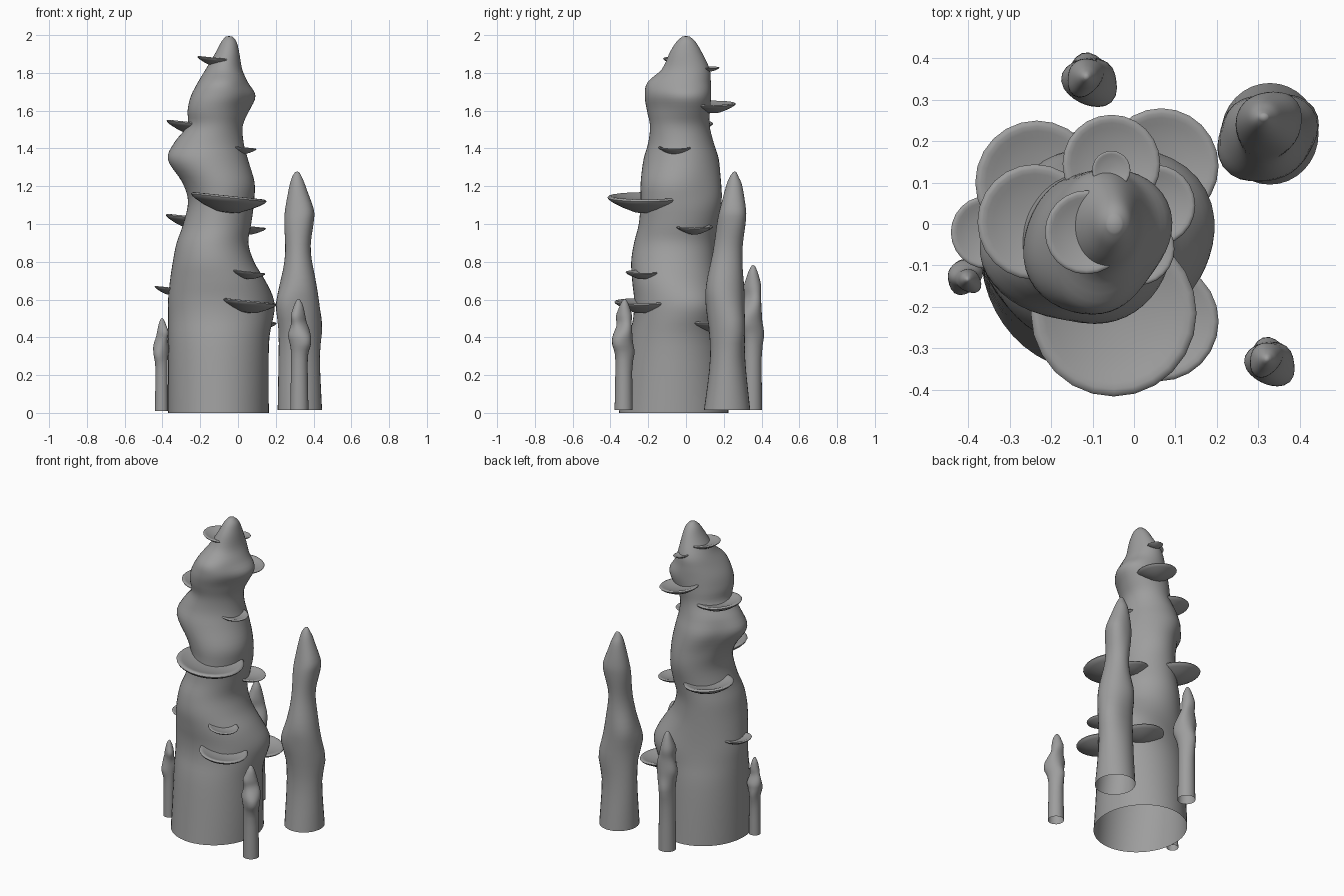
import bpy, bmesh
from math import sin, cos, pi, radians, exp

cube = bpy.data.objects.get("Cube")
if cube:
    bpy.data.objects.remove(cube, do_unlink=True)

stone = bpy.data.materials.new("grey stone")
stone.use_nodes = True
grey = (0.34, 0.34, 0.34, 1)
stone.diffuse_color = grey
stone.node_tree.nodes["Principled BSDF"].inputs["Base Color"].default_value = grey


def make_object(name, bm):
    """Turn a bmesh into a smooth shaded stone object."""
    bmesh.ops.recalc_face_normals(bm, faces=bm.faces)
    mesh = bpy.data.meshes.new(name)
    bm.to_mesh(mesh)
    bm.free()
    mesh.materials.append(stone)
    obj = bpy.data.objects.new(name, mesh)
    bpy.context.collection.objects.link(obj)
    bpy.ops.object.select_all(action="DESELECT")
    obj.select_set(True)
    bpy.context.view_layer.objects.active = obj
    bpy.ops.object.shade_smooth_by_angle(angle=radians(60))
    return obj


def bridge(bm, rings):
    """Join neighbouring rings of vertices with quads."""
    for low, high in zip(rings, rings[1:]):
        count = len(low)
        for i in range(count):
            j = (i + 1) % count
            bm.faces.new((low[i], low[j], high[j], high[i]))


def close_ring(bm, ring, point):
    """Close a ring with a fan of triangles."""
    tip = bm.verts.new(point)
    for i in range(len(ring)):
        bm.faces.new((ring[i], ring[(i + 1) % len(ring)], tip))


def smooth_rows(rows, steps):
    """Fill in rows along a smooth spline through the given ones."""
    result = []
    last = len(rows) - 1
    for i in range(last):
        before, start, end, after = (rows[min(max(k, 0), last)] for k in range(i - 1, i + 3))
        for s in range(steps):
            t = s / steps
            result.append([q + t * (r - p) / 2
                           + t * t * (p - 2.5 * q + 2 * r - n / 2)
                           + t ** 3 * (1.5 * (q - r) + (n - p) / 2)
                           for p, q, r, n in zip(before, start, end, after)])
    result.append(list(rows[last]))
    return result


def column(name, rows, sides, steps, bumps, reach):
    """Loft oval rings given as height, left, right, front, back; open below.

    Each bump is a direction in degrees, a height and a size; reach is its vertical spread.
    """
    bm = bmesh.new()
    rings = []
    for z, left, right, front, back in smooth_rows(rows, steps):
        ring = []
        for i in range(sides):
            a = 2 * pi * i / sides
            swell = sum(size * exp(-((z - height) / reach) ** 2)
                        * max(0, cos(a - radians(angle))) ** 4
                        for angle, height, size in bumps)
            ring.append(bm.verts.new(((left + right) / 2 + cos(a) * ((right - left) / 2 + swell),
                                      (front + back) / 2 + sin(a) * ((back - front) / 2 + swell),
                                      z)))
        rings.append(ring)
    bridge(bm, rings)
    z, left, right, front, back = rows[-1]
    close_ring(bm, rings[-1], ((left + right) / 2, (front + back) / 2, z + 0.003))
    return make_object(name, bm)


def shelf(name, x, y, z, radius):
    """Shallow saucer with a thick rounded rim, leaning slightly to one side."""
    profile = [(0.3, -0.34), (0.65, -0.2), (0.9, -0.07), (1, 0), (1.03, 0.05), (1, 0.09),
               (0.94, 0.1), (0.86, 0.08), (0.75, 0.04), (0.5, -0.02), (0.2, -0.06)]
    bm = bmesh.new()
    sides = 24
    rings = [[bm.verts.new((r * cos(2 * pi * i / sides), r * sin(2 * pi * i / sides), h))
              for i in range(sides)] for r, h in profile]
    bridge(bm, rings)
    close_ring(bm, rings[0], (0, 0, -0.37))
    close_ring(bm, rings[-1], (0, 0, -0.07))
    obj = make_object(name, bm)
    obj.location = (x, y, z)
    obj.scale = (radius, radius, radius)
    obj.rotation_euler.y = radians(6)
    return obj


# Main lumpy column
main_rows = [
    (0, -.37, .163, -.355, .225), (.35, -.37, .163, -.31, .2), (.5, -.37, .175, -.28, .18),
    (.6, -.37, .17, -.275, .17), (.7, -.36, .14, -.285, .165), (.8, -.345, .085, -.29, .16),
    (.9, -.325, .055, -.275, .16), (1, -.29, .07, -.25, .17), (1.12, -.265, .09, -.24, .19),
    (1.22, -.3, .095, -.24, .19), (1.34, -.385, .055, -.225, .18), (1.43, -.345, .03, -.2, .15),
    (1.52, -.265, .025, -.19, .125), (1.6, -.255, .055, -.205, .125), (1.68, -.24, .085, -.218, .13),
    (1.75, -.21, .05, -.205, .13), (1.82, -.17, .022, -.128, .125), (1.91, -.117, .006, -.085, .083),
    (1.965, -.088, -.008, -.05, .05), (1.992, -.065, -.03, -.02, .02)]
main_bumps = [(40, .58, .045), (142, 1.34, -.05), (35, 1.2, -.02), (35, 1.66, .022),
              (215, 1.62, .022), (-38, 1.66, -.025)]
column("main_column", main_rows, 48, 4, main_bumps, 0.11)

# Tall side column
tall_rows = [
    (.015, .21, .445, .095, .34), (.3, .215, .432, .128, .312), (.55, .22, .43, .112, .308),
    (.68, .232, .415, .108, .303), (.85, .25, .385, .142, .298), (1, .245, .388, .165, .312),
    (1.08, .25, .39, .182, .315), (1.2, .272, .357, .212, .298), (1.25, .287, .337, .232, .278),
    (1.275, .303, .323, .25, .266)]
tall_bumps = [(215, .57, .03), (35, .45, .025), (35, 1.03, .018), (-38, 1.05, .012),
              (142, .65, .02)]
column("tall_side_column", tall_rows, 32, 4, tall_bumps, 0.1)

# Small columns share one profile: height share, width, sideways drift
small_profile = [(0, 1, 0), (.45, .92, 0), (.6, 1.05, -.1), (.68, 1.05, -.1), (.78, .75, .1),
                 (.86, .75, .15), (.94, .52, .1), (.985, .27, .1), (1, .12, .1)]
small_columns = [("front_small_column", .325, -.33, .015, .6, .048, -1),
                 ("right_small_column", -.405, -.13, .01, .5, .035, 1),
                 ("back_small_column", -.11, .35, .015, .78, .053, -1)]
for name, x, y, base, top, radius, side in small_columns:
    height = top - base
    rows = []
    for share, width, drift in small_profile:
        r = radius * width
        cx = x + radius * drift * side
        cy = y - radius * drift * side
        rows.append((base + share * height, cx - r, cx + r, cy - r, cy + r))
    # Lobes wind around the column as they rise
    lobes = [(100 + 144 * k * side, base + height * (.52 + .08 * k), radius * .3)
             for k in range(5)]
    column(name, rows, 24, 4, lobes, height * 0.08)

# Saucer shelves growing from the main column
shelves = [("front_large", -.05, -.215, 1.13, .195), ("front_low", .06, -.235, .58, .14),
           ("front_small", .055, -.23, .74, .087), ("left_upper", .01, -.06, 1.4, .085),
           ("left_middle", .05, .045, .98, .095), ("left_low", .065, .14, .48, .135),
           ("right_upper", -.24, .005, 1.525, .135), ("right_middle", -.235, .1, 1.025, .145),
           ("right_low", -.355, -.02, .655, .085), ("back_upper", -.055, .145, 1.63, .115),
           ("back_top", -.055, .13, 1.825, .045), ("right_top", -.115, -.02, 1.87, .098)]
for name, x, y, z, radius in shelves:
    shelf(name + "_shelf", x, y, z, radius)
